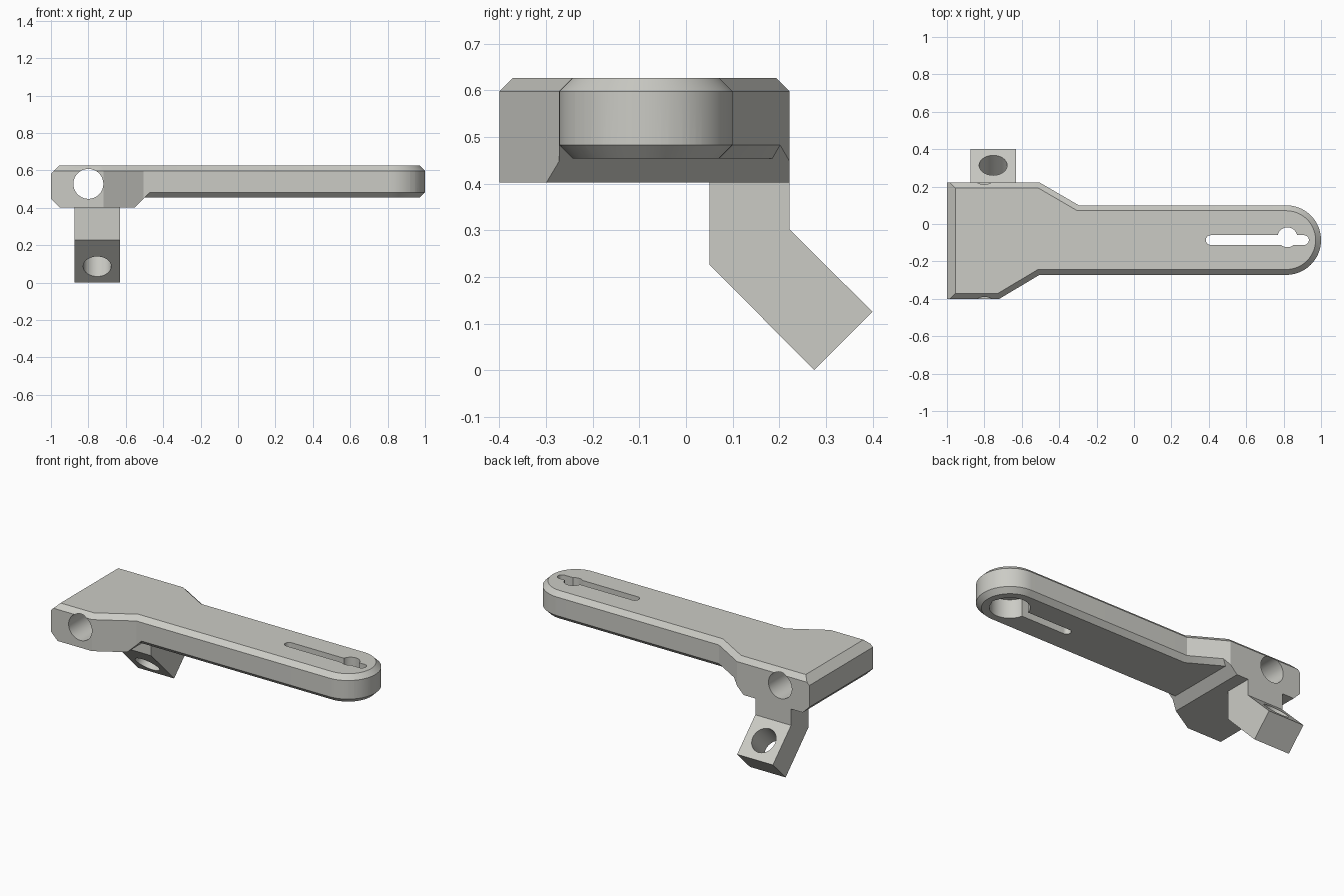
import bpy, bmesh, math
from mathutils import Vector, Matrix

if "Cube" in bpy.data.objects:
    bpy.data.objects.remove(bpy.data.objects["Cube"])

grey = bpy.data.materials.new("light_grey")
grey.diffuse_color = (0.6, 0.6, 0.56, 1)
grey.use_nodes = True
grey.node_tree.nodes["Principled BSDF"].inputs["Base Color"].default_value = grey.diffuse_color


def loft(name, rings):
    """Closed solid skinned through rings of 3D points."""
    bm = bmesh.new()
    rows = [[bm.verts.new(p) for p in ring] for ring in rings]
    n = len(rows[0])
    for a, b in zip(rows, rows[1:]):
        for i in range(n):
            j = (i + 1) % n
            bm.faces.new((a[i], a[j], b[j], b[i]))
    bm.faces.new(rows[0][::-1])
    bm.faces.new(rows[-1])
    bmesh.ops.recalc_face_normals(bm, faces=bm.faces)
    me = bpy.data.meshes.new(name)
    bm.to_mesh(me)
    bm.free()
    me.materials.append(grey)
    ob = bpy.data.objects.new(name, me)
    bpy.context.collection.objects.link(ob)
    return ob


def prism_z(name, pts, z0, z1):
    return loft(name, [[(x, y, z) for x, y in pts] for z in (z0, z1)])


def prism_y(name, pts, y0=-1, y1=1):
    return loft(name, [[(x, y, z) for x, z in pts] for y in (y0, y1)])


def circle(cx, cy, r, n=64):
    return [(cx + r * math.cos(2 * math.pi * i / n),
             cy + r * math.sin(2 * math.pi * i / n)) for i in range(n)]


def cut(ob, cutter):
    """Subtract the cutter from the object, then discard the cutter."""
    cutter.hide_render = True
    mod = ob.modifiers.new("cut", 'BOOLEAN')
    mod.operation, mod.solver, mod.object = 'DIFFERENCE', 'EXACT', cutter
    bpy.context.view_layer.objects.active = ob
    bpy.ops.object.modifier_apply(modifier=mod.name)
    bpy.data.objects.remove(cutter)


def offset(pts, d):
    """Mitred offset of a counter-clockwise outline, positive is outward."""
    out = []
    for i, p in enumerate(pts):
        p = Vector(p)
        a = (p - Vector(pts[i - 1])).normalized()
        b = (Vector(pts[(i + 1) % len(pts)]) - p).normalized()
        na, nb = Vector((a.y, -a.x)), Vector((b.y, -b.x))
        out.append(tuple(p + (na + nb) * d / (1 + na.dot(nb))))
    return out


# Plan outline: wide head, tapering to an arm with a round tip
R, CX, CY, STEPS = 0.186, 0.814, -0.086, 36
tip = [(CX + R * math.cos(t), CY + R * math.sin(t))
       for t in (math.pi * (i / STEPS - 0.5) for i in range(STEPS + 1))]
outline = ([(-1, -0.4), (-0.72, -0.4), (-0.505, CY - R)] + tip +
           [(-0.295, CY + R), (-0.505, 0.222), (-1, 0.222)])

# Body with chamfered top rim
TOP, LOW, ARM, CH = 0.627, 0.403, 0.454, 0.029
body = loft("mounting_arm", [[(x, y, z) for x, y in offset(outline, d)]
                             for z, d in ((LOW, 0), (TOP - CH, 0), (TOP, -CH))])

# Material below the arm, with a chamfered lower rim and a sloped head end
under = prism_y("under_cutter", [(-0.6, 0.353), (1.3, 0.353), (1.3, 0.504), (-0.449, 0.504)])
cut(under, loft("rim_cutter", [[(x, y, z) for x, y in offset(outline, d)]
                               for z, d in ((ARM, -CH), (ARM + 0.06, 0.06 - CH))]))
cut(body, under)

# Chamfers on the outer end of the head
for z, s in ((TOP, 1), (LOW, -1)):
    cut(body, prism_y("end_cutter", [(-1.1, z - 0.145 * s + 0.2 * s), (-1.1, z - 0.145 * s),
                                     (-0.855, z + 0.1 * s)]))

# Cross hole through the head
cut(body, prism_y("cross_hole", circle(-0.8, 0.528, 0.08)))

# Keyhole slot, round opening and wider blind bore from below
w, sx0, sx1 = 0.026, 0.41, 0.909
slot = [(c + w * math.cos(a), CY + w * math.sin(a))
        for c, a0 in ((sx1, -0.5), (sx0, 0.5))
        for a in (math.pi * (a0 + i / 16) for i in range(17))]
cut(body, prism_z("slot", slot, 0.3, 0.8))
cut(body, prism_z("slot_opening", circle(0.82, -0.071, 0.053), 0.3, 0.8))
cut(body, prism_z("bore", circle(0.815, CY, 0.112), 0.3, 0.57))

# Angled leg under the head
profile = [(0.05, LOW), (0.05, 0.227), (0.275, 0), (0.4, 0.125), (0.222, 0.302), (0.222, LOW)]
leg = loft("angled_leg", [[(x, y, z) for y, z in profile] for x in (-0.875, -0.63)])

# Hole square to the slanted faces of the leg
hole = prism_z("leg_hole", circle(0, 0, 0.075), -0.4, 0.4)
hole.data.transform(Matrix.Translation((-0.753, 0.253, 0.15)) @
                    Matrix.Rotation(math.radians(-45), 4, 'X'))
cut(leg, hole)

for ob in (body, leg):
    bpy.ops.object.select_all(action='DESELECT')
    ob.select_set(True)
    bpy.context.view_layer.objects.active = ob
    bpy.ops.object.shade_smooth_by_angle(angle=math.radians(28))
